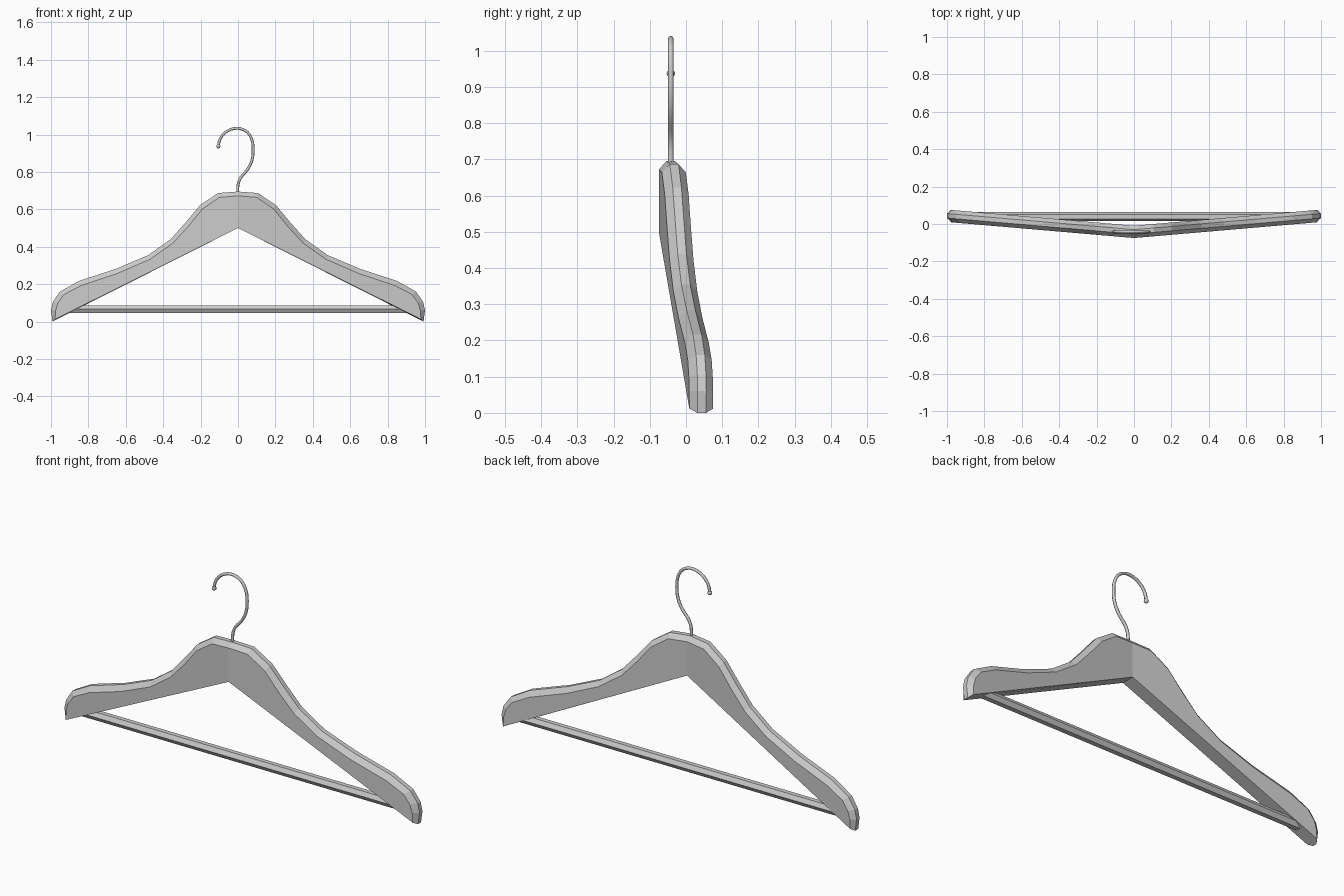
import bpy, bmesh, math
from mathutils import Matrix

if "Cube" in bpy.data.objects:
    bpy.data.objects.remove(bpy.data.objects["Cube"])


def finish(bm, name):
    bmesh.ops.recalc_face_normals(bm, faces=bm.faces[:])
    me = bpy.data.meshes.new(name)
    bm.to_mesh(me)
    bm.free()
    ob = bpy.data.objects.new(name, me)
    bpy.context.collection.objects.link(ob)
    return ob


# Wooden shoulders: half outline (ridge and bevelled face edge), swept back, mirrored
ridge = [(0, .695), (.107, .687), (.203, .622), (.28, .53), (.36, .44), (.48, .355),
         (.65, .283), (.85, .217), (.952, .16), (.99, .105), (1.0, .06), (.992, 0)]
edge = [(0, .672), (.10, .664), (.19, .602), (.265, .51), (.347, .42), (.47, .333),
        (.643, .258), (.838, .193), (.93, .145), (.963, .1), (.975, .06), (.978, .012)]


def wood(bm, p, dy):
    return bm.verts.new((p[0], -.042 + .086 * p[0] + dy, p[1]))


bm = bmesh.new()
rails = [[wood(bm, p, dy) for p in pts] for pts, dy in
         ((edge, -.033), (ridge, -.012), (ridge, .012), (edge, .033))]
front_low, back_low = (wood(bm, (0, .5), dy) for dy in (-.033, .033))
for a, b in zip(rails, rails[1:]):
    for i in range(len(a) - 1):
        bm.faces.new((a[i], a[i + 1], b[i + 1], b[i]))
bm.faces.new(rails[0] + [front_low])
bm.faces.new(rails[3] + [back_low])
bm.faces.new([front_low] + [r[-1] for r in rails] + [back_low])
# temporary centre cap keeps the normals consistent, then is opened for mirroring
cap = bm.faces.new([front_low] + [r[0] for r in rails] + [back_low])
bmesh.ops.recalc_face_normals(bm, faces=bm.faces[:])
bmesh.ops.delete(bm, geom=[cap], context='FACES_ONLY')
shoulders = finish(bm, "shoulders")
mir = shoulders.modifiers.new("mirror", 'MIRROR')
mir.use_axis[0] = True
mir.use_clip = True

# Hexagonal trouser bar
bm = bmesh.new()
bmesh.ops.create_cone(bm, cap_ends=True, segments=6, radius1=.024, radius2=.024, depth=1.88)
bmesh.ops.rotate(bm, verts=bm.verts[:], matrix=Matrix.Rotation(math.pi / 6, 3, 'Z'))
bmesh.ops.rotate(bm, verts=bm.verts[:], matrix=Matrix.Rotation(math.pi / 2, 3, 'Y'))
# put two corners on the front and back
top = max(v.co.z for v in bm.verts)
if top > .022:
    bmesh.ops.rotate(bm, verts=bm.verts[:], matrix=Matrix.Rotation(math.pi / 6, 3, 'X'))
bmesh.ops.translate(bm, verts=bm.verts[:], vec=(0, .04, .066))
finish(bm, "trouser_bar")

# Wire hook
path = [(0, .67), (0, .73), (.013, .767), (.05, .812), (.074, .86), (.081, .92), (.074, .972),
        (.052, 1.01), (.02, 1.029), (-.012, 1.033), (-.05, 1.022), (-.08, .999),
        (-.098, .97), (-.105, .938)]
cu = bpy.data.curves.new("hook", 'CURVE')
cu.dimensions = '3D'
cu.bevel_depth = .0075
cu.bevel_resolution = 2
cu.resolution_u = 3
cu.use_fill_caps = True
sp = cu.splines.new('BEZIER')
sp.bezier_points.add(len(path) - 1)
for bp, (x, z) in zip(sp.bezier_points, path):
    bp.co = (x, -.042, z)
    bp.handle_left_type = bp.handle_right_type = 'AUTO'
hook = bpy.data.objects.new("hook", cu)
bpy.context.collection.objects.link(hook)

# Small ball on the hook's tip
bm = bmesh.new()
bmesh.ops.create_uvsphere(bm, u_segments=10, v_segments=6, radius=.0115,
                          matrix=Matrix.Translation((-.105, -.042, .937)))
ball = finish(bm, "hook_tip")
for p in ball.data.polygons:
    p.use_smooth = True
